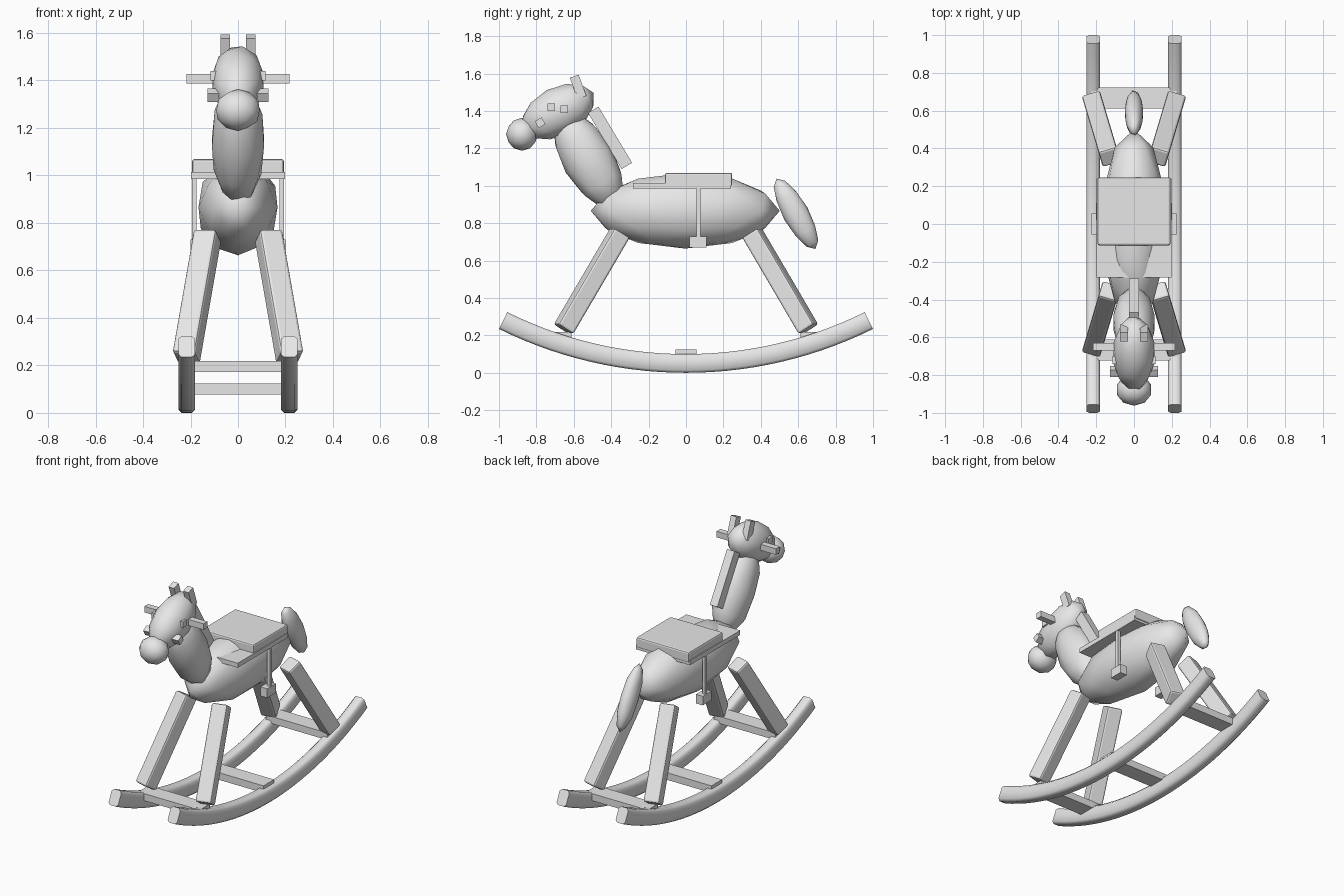
import bpy
import bmesh
import math
from mathutils import Matrix, Vector

default_cube = bpy.data.objects.get("Cube")
if default_cube:
    bpy.data.objects.remove(default_cube, do_unlink=True)

grey = bpy.data.materials.new("plain_grey")
grey.use_nodes = True
grey.diffuse_color = (0.8, 0.8, 0.8, 1)
grey.node_tree.nodes["Principled BSDF"].inputs["Base Color"].default_value = (0.8, 0.8, 0.8, 1)


def finish(name, bm, bevel=0.0):
    """Turn a bmesh into a named object with the shared material."""
    bmesh.ops.recalc_face_normals(bm, faces=bm.faces)
    mesh = bpy.data.meshes.new(name)
    bm.to_mesh(mesh)
    bm.free()
    mesh.materials.append(grey)
    obj = bpy.data.objects.new(name, mesh)
    bpy.context.collection.objects.link(obj)
    if bevel:
        mod = obj.modifiers.new("soft_edges", "BEVEL")
        mod.width = bevel
        mod.segments = 2
    return obj


def box(name, size, centre, tilt=0, rotation=None, bevel=0.0):
    turn = rotation or Matrix.Rotation(math.radians(tilt), 4, "X")
    bm = bmesh.new()
    bmesh.ops.create_cube(bm, size=1)
    bm.transform(Matrix.Translation(centre) @ turn @ Matrix.Diagonal((*size, 1)))
    return finish(name, bm, bevel)


def blob(name, radii, centre, tilt=0):
    """Low-poly smooth ellipsoid."""
    bm = bmesh.new()
    bmesh.ops.create_icosphere(bm, subdivisions=2, radius=1)
    bm.transform(Matrix.Translation(centre) @ Matrix.Rotation(math.radians(tilt), 4, "X")
                 @ Matrix.Diagonal((*radii, 1)))
    for face in bm.faces:
        face.smooth = True
    return finish(name, bm)


def rocker(name, x, outer=2.25, depth=0.1, width=0.07, cut=0.014, steps=28):
    """Chamfered bar swept along an arc that touches the ground."""
    a, b = width / 2, depth / 2
    section = [(a, b - cut), (a - cut, b), (cut - a, b), (-a, b - cut),
               (-a, cut - b), (cut - a, -b), (a - cut, -b), (a, cut - b)]
    end = math.asin(1 / outer)
    bm = bmesh.new()
    rings = []
    for i in range(steps + 1):
        t = end * (2 * i / steps - 1)
        rings.append([bm.verts.new((x + u, (outer - b + v) * math.sin(t),
                                    outer - (outer - b + v) * math.cos(t)))
                      for u, v in section])
    for r, s in zip(rings, rings[1:]):
        for k in range(8):
            n = (k + 1) % 8
            bm.faces.new((r[k], r[n], s[n], s[k])).smooth = True
    for ring in (rings[0], rings[-1]):
        cap = bm.faces.new(ring)
        for edge in cap.edges:
            edge.smooth = False
    return finish(name, bm)


# Body, neck, head and tail
blob("body", (0.175, 0.505, 0.202), (0, -0.004, 0.866))
blob("neck", (0.115, 0.14, 0.3), (0, -0.522, 1.14), 30)
blob("head", (0.113, 0.215, 0.13), (0, -0.684, 1.396), 28)
blob("muzzle", (0.096, 0.085, 0.088), (0, -0.877, 1.275))
blob("tail", (0.05, 0.07, 0.215), (0, 0.588, 0.85), 29)
box("mane", (0.055, 0.065, 0.35), (0, -0.406, 1.256), 31)

# Handle and bit rods through the head
box("handle", (0.434, 0.04, 0.04), (0, -0.65, 1.408))
box("bit", (0.256, 0.042, 0.042), (0, -0.78, 1.337), 30)

# Saddle
box("saddle_blanket", (0.395, 0.525, 0.03), (0, -0.022, 1.0))
box("saddle_seat", (0.386, 0.36, 0.07), (0, 0.067, 1.034), bevel=0.01)

# Cross bars between the rockers
for label, y, z in (("front", -0.667, 0.195), ("middle", 0, 0.1), ("rear", 0.667, 0.195)):
    box(label + "_cross_bar", (0.45, 0.11, 0.047), (0, y, z))

# Paired parts
for side, s in (("left", 1), ("right", -1)):
    rocker(side + "_rocker", s * 0.216)
    box(side + "_ear", (0.04, 0.05, 0.12), (s * 0.053, -0.577, 1.529), 20)
    box(side + "_eye", (0.04, 0.04, 0.04), (s * 0.095, -0.72, 1.42))
    box(side + "_stirrup_strap", (0.02, 0.02, 0.28), (s * 0.184, 0.067, 0.86))
    box(side + "_stirrup", (0.05, 0.09, 0.06), (s * 0.175, 0.065, 0.7))
    for end, e in (("front", -1), ("rear", 1)):
        top = Vector((s * 0.128, e * 0.353, 0.748))
        foot = Vector((s * 0.218, e * 0.655, 0.233))
        axis = top - foot
        box(f"{end}_{side}_leg", (0.1, 0.1, axis.length), (top + foot) / 2,
            rotation=axis.to_track_quat("Z", "Y").to_matrix().to_4x4(), bevel=0.012)
